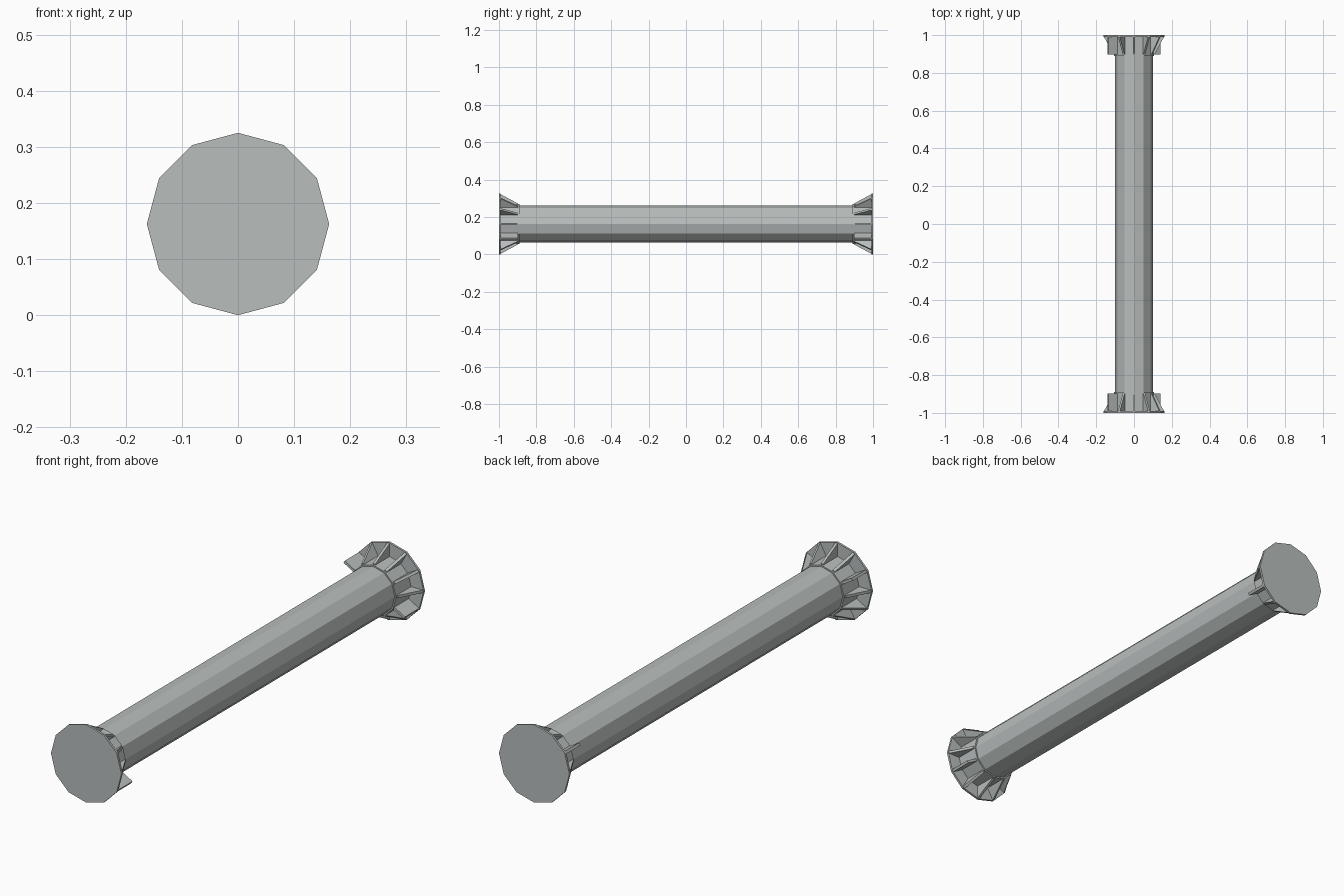
import bpy, bmesh, math
from mathutils import Matrix, Vector

if "Cube" in bpy.data.objects:
    bpy.data.objects.remove(bpy.data.objects["Cube"])

R_FLANGE, R_PIPE, R_COLLAR = 0.1625, 0.1, 0.106
CZ = R_FLANGE
SIDES = 12

grey = bpy.data.materials.new("pale_steel_grey")
grey.diffuse_color = (0.48, 0.51, 0.505, 1)
grey.use_nodes = True
grey.node_tree.nodes["Principled BSDF"].inputs["Base Color"].default_value = grey.diffuse_color


def finish(bm, name):
    bmesh.ops.recalc_face_normals(bm, faces=bm.faces)
    me = bpy.data.meshes.new(name)
    bm.to_mesh(me)
    bm.free()
    me.materials.append(grey)
    ob = bpy.data.objects.new(name, me)
    bpy.context.collection.objects.link(ob)
    return ob


def drum(name, radius, y0, y1):
    """Twelve-sided cylinder along y, with corners at multiples of 30 degrees."""
    bm = bmesh.new()
    ring = []
    for i in range(SIDES):
        a = 2 * math.pi * i / SIDES
        ring.append(bm.verts.new((radius * math.cos(a), y0, CZ + radius * math.sin(a))))
    face = bm.faces.new(ring)
    out = bmesh.ops.extrude_face_region(bm, geom=[face], use_keep_orig=True)
    moved = [v for v in out["geom"] if isinstance(v, bmesh.types.BMVert)]
    bmesh.ops.translate(bm, verts=moved, vec=(0, y1 - y0, 0))
    return finish(bm, name)


def add_rib(bm, angle, profile, thick):
    """Radial plate from a (radius, y) profile."""
    rot = Matrix.Translation((0, 0, CZ)) @ Matrix.Rotation(-angle, 4, 'Y')
    sides = [[bm.verts.new(rot @ Vector((r, y, t))) for r, y in profile]
             for t in (-thick / 2, thick / 2)]
    bm.faces.new(sides[0])
    bm.faces.new(sides[1][::-1])
    n = len(profile)
    for i in range(n):
        j = (i + 1) % n
        bm.faces.new((sides[0][i], sides[0][j], sides[1][j], sides[1][i]))


# Main pipe
drum("pipe", R_PIPE, -0.995, 0.995)

for label, s in (("front", -1), ("back", 1)):
    # End plate and collar
    drum(label + "_flange", R_FLANGE, s * 0.991, s * 1.0)
    drum(label + "_collar", R_COLLAR, s * 0.89, s * 0.993)

    # Gusset ribs: tapered, except two opposite square tabs
    bm = bmesh.new()
    for i in range(SIDES):
        tip = 0.16 if i in (5, 11) else 0.109
        profile = [(0.095, s * 0.993), (0.16, s * 0.993), (tip, s * 0.897), (0.095, s * 0.897)]
        add_rib(bm, 2 * math.pi * i / SIDES, profile, 0.011)
    finish(bm, label + "_ribs")
